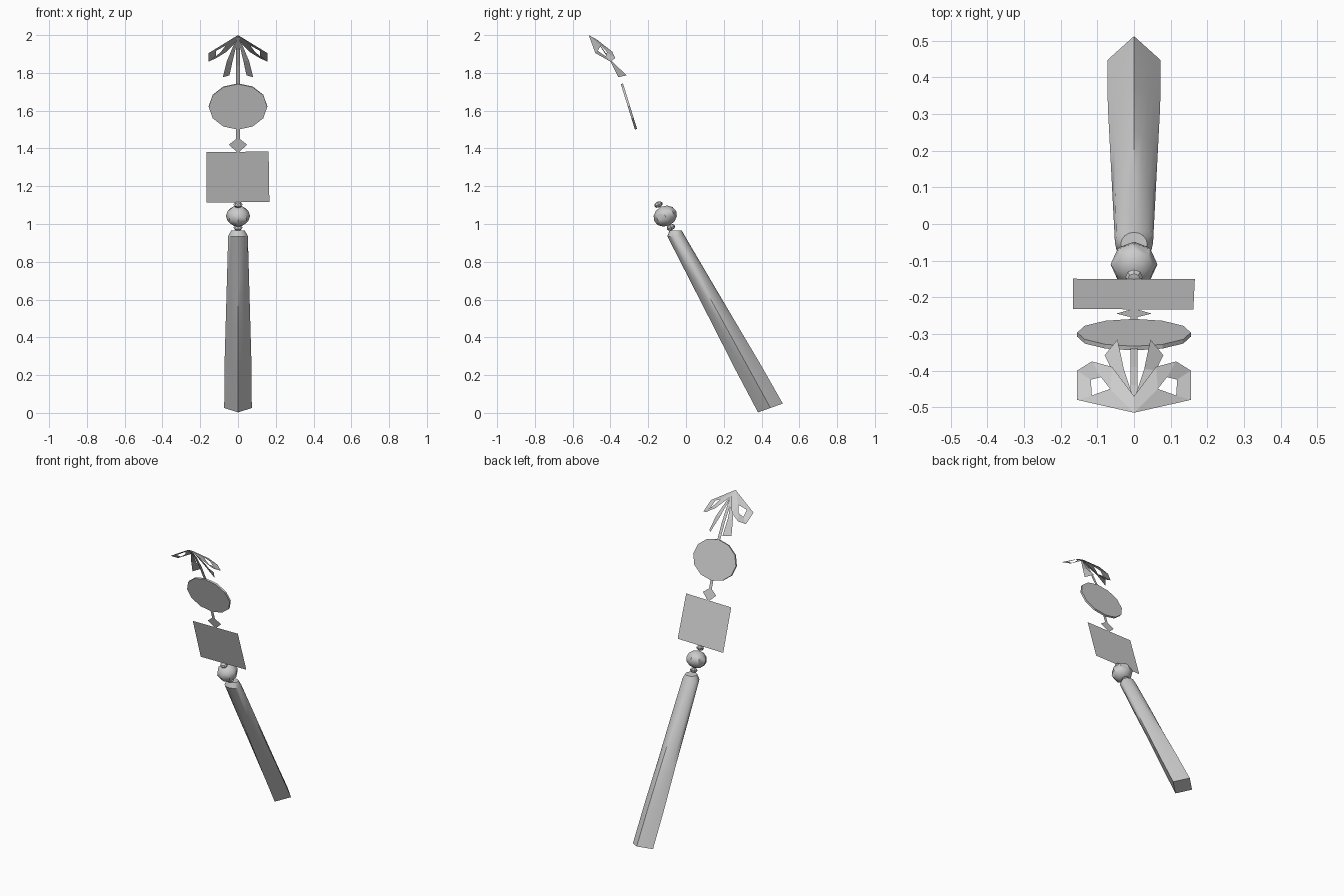
import bpy, math
from mathutils import Vector, Matrix

if "Cube" in bpy.data.objects:
    bpy.data.objects.remove(bpy.data.objects["Cube"])


def make(name, verts, faces, smooth=False):
    me = bpy.data.meshes.new(name)
    me.from_pydata([tuple(v) for v in verts], [], faces)
    ob = bpy.data.objects.new(name, me)
    bpy.context.collection.objects.link(ob)
    if smooth:
        bpy.context.view_layer.objects.active = ob
        ob.select_set(True)
        bpy.ops.object.shade_smooth_by_angle(angle=math.radians(40))
        ob.select_set(False)
    return ob


def loft(name, rings, smooth=False):
    n = len(rings[0])
    faces = [(k * n + i, k * n + (i + 1) % n, (k + 1) * n + (i + 1) % n, (k + 1) * n + i)
             for k in range(len(rings) - 1) for i in range(n)]
    faces += [tuple(reversed(range(n))), tuple(range((len(rings) - 1) * n, len(rings) * n))]
    return make(name, [v for r in rings for v in r], faces, smooth)


# Tassel: diamond at the hem, shaved round towards the top
def tassel_ring(center, radius, rise, side=0.073):
    pts = []
    for i in range(16):
        a = 2 * math.pi * i / 16
        r = min(radius, side / (abs(math.cos(a)) + abs(math.sin(a))))
        pts.append(Vector(center) + Vector((r * math.cos(a), 0.9 * r * math.sin(a),
                                            rise * r * math.sin(a))))
    return pts


top, hem = Vector((0, -0.052, 0.935)), Vector((0, 0.447, 0.026))
rings = [tassel_ring(hem.lerp(top, t), 0.078 - 0.026 * t, 0.32 * (1 - t))
         for t in (0, 0.25, 0.5, 0.75, 1)]
rings.append(tassel_ring((0, -0.055, 0.966), 0.036, 0))
loft("tassel", rings, True)


# Beads threaded on the leaning cord
def bead(name, loc, radius, height, segs, ring_count):
    bpy.ops.mesh.primitive_uv_sphere_add(segments=segs, ring_count=ring_count, radius=1)
    ob = bpy.context.object
    ob.name = name
    ob.scale = (radius, radius, height)
    ob.location = loc
    ob.rotation_euler = (math.radians(25), 0, 0)
    bpy.ops.object.shade_smooth_by_angle(angle=math.radians(40))


bead("large_bead", (0, -0.11, 1.042), 0.064, 0.054, 8, 6)
bead("lower_small_bead", (0, -0.08, 0.982), 0.024, 0.016, 8, 4)
bead("upper_small_bead", (0, -0.146, 1.103), 0.024, 0.016, 8, 4)


# Flat pieces lie on one leaning plane
def on_plane(x, z):
    return (x, -0.15 - (z - 1.115) * 0.31, z)


make("square_plaque", [on_plane(*p) for p in
     ((-0.166, 1.113), (0.166, 1.117), (0.162, 1.384), (-0.166, 1.38))], [(0, 1, 2, 3)])
make("diamond_link", [on_plane(*p) for p in
     ((0, 1.375), (0.048, 1.42), (0.01, 1.45), (0.01, 1.51), (-0.01, 1.51),
      (-0.01, 1.45), (-0.048, 1.42))], [tuple(range(7))])

# Thin twelve-sided disc
up = Vector((0, -0.31, 1)).normalized()
normal = Vector((0, -1, -0.31)).normalized()
disc = [[Vector((0, -0.302, 1.622)) + normal * s + Vector((0.155 * math.cos(a), 0, 0))
         + up * 0.126 * math.sin(a) for a in (math.pi * i / 6 for i in range(12))]
        for s in (-0.006, 0.006)]
loft("disc", disc)

# Upper cord
cord = [(-0.34, 1.74), (-0.39, 1.84), (-0.44, 1.92), (-0.495, 1.985)]
make("upper_cord", [(x, y, z) for y, z in cord for x in (-0.01, 0.01)],
     [(2 * i, 2 * i + 1, 2 * i + 3, 2 * i + 2) for i in range(3)])

# Bow: one open loop and one tail, mirrored
loop = [(0, -.515, 2.0), (.155, -.48, 1.905), (.155, -.40, 1.86), (.115, -.375, 1.878),
        (.06, -.39, 1.912), (0, -.47, 1.975),
        (.065, -.45, 1.945), (.115, -.468, 1.917), (.118, -.425, 1.888), (.09, -.418, 1.91)]
tail = [(0, -.48, 1.98), (.028, -.395, 1.865), (.045, -.315, 1.787), (.08, -.358, 1.777),
        (.06, -.40, 1.86), (.022, -.46, 1.95)]
loop_faces = [(0, 1, 7, 6), (1, 2, 8, 7), (2, 3, 9, 8), (3, 4, 6, 9), (4, 5, 0, 6)]
for name, pts, faces in (("bow_loops", loop, loop_faces),
                         ("bow_tails", tail, [(0, 1, 4, 5), (1, 2, 3, 4)])):
    ob = make(name, pts, faces)
    ob.modifiers.new("Mirror", 'MIRROR')
